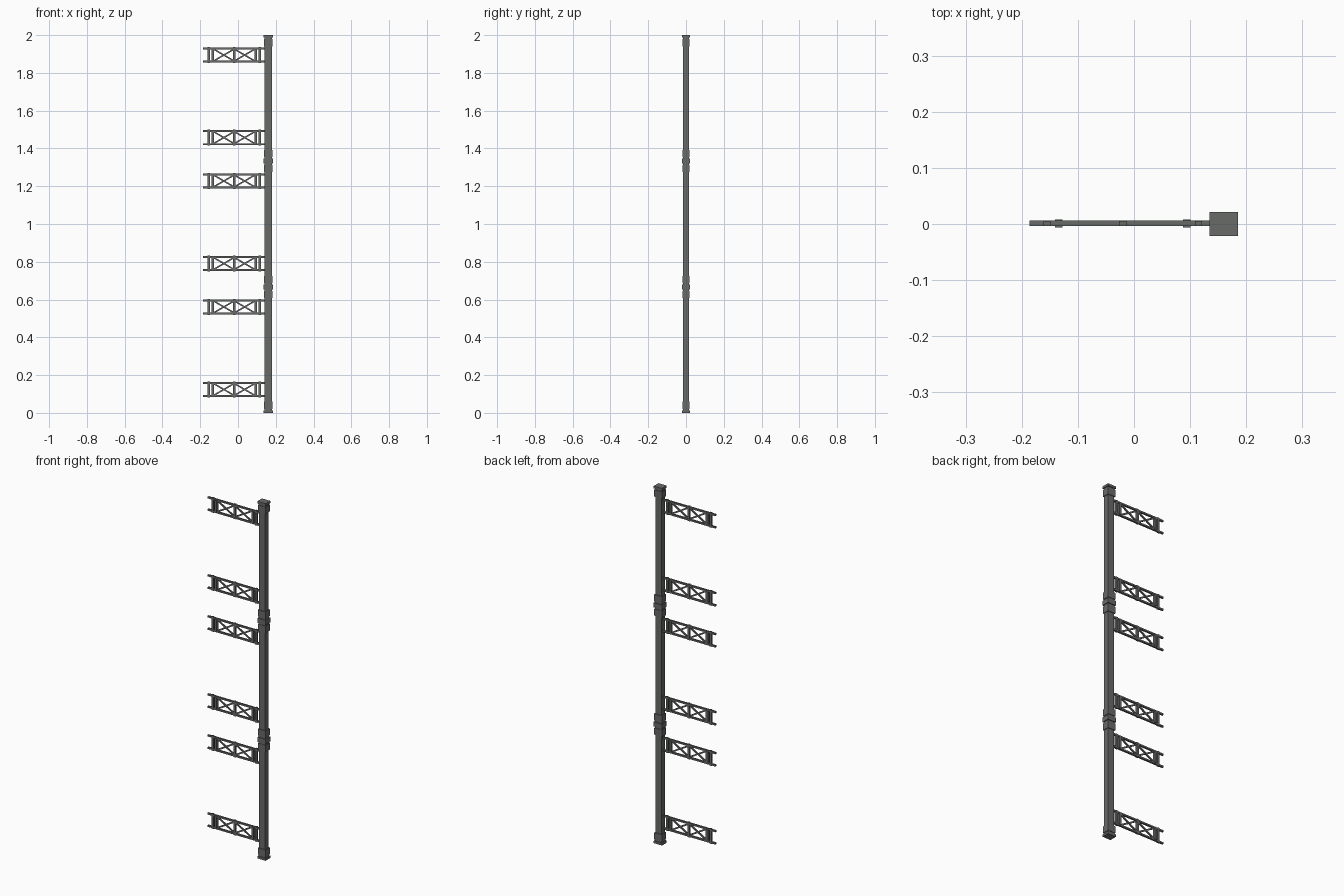
import bpy, bmesh, math
from mathutils import Matrix, Vector

if "Cube" in bpy.data.objects:
    bpy.data.objects.remove(bpy.data.objects["Cube"])


def material(name, rgb):
    m = bpy.data.materials.new(name)
    m.diffuse_color = (*rgb, 1)
    m.use_nodes = True
    m.node_tree.nodes["Principled BSDF"].inputs["Base Color"].default_value = m.diffuse_color
    return m


iron = material("dark iron", (0.14, 0.145, 0.14))


def box(bm, lo, hi):
    lo, hi = Vector(lo), Vector(hi)
    mat = Matrix.Translation((lo + hi) / 2) @ Matrix.Diagonal((*(hi - lo), 1))
    bmesh.ops.create_cube(bm, size=1, matrix=mat)


def bar(bm, a, b, w, d):
    """Square bar between two points in the xz plane."""
    a, b = Vector(a), Vector(b)
    v = b - a
    mat = (Matrix.Translation((a + b) / 2)
           @ Matrix.Rotation(-math.atan2(v.z, v.x), 4, 'Y')
           @ Matrix.Diagonal((v.length, d, w, 1)))
    bmesh.ops.create_cube(bm, size=1, matrix=mat)


def finish(bm, name):
    me = bpy.data.meshes.new(name)
    bm.to_mesh(me)
    bm.free()
    me.materials.append(iron)
    ob = bpy.data.objects.new(name, me)
    bpy.context.collection.objects.link(ob)


PX, SEG, YC = 0.16, 2 / 3, 0.001


def slab(bm, hx, hy, z0, z1):
    box(bm, (PX - hx, -hy, z0), (PX + hx, hy, z1))


for k in range(3):
    z0 = k * SEG
    z1 = z0 + SEG

    # upright
    bm = bmesh.new()
    slab(bm, 0.0195, 0.0155, z0 + 0.01, z1 - 0.01)
    finish(bm, f"post_{k}")

    # end plates, necks and collars
    bm = bmesh.new()
    for z, s in ((z0, 1), (z1, -1)):
        for hx, hy, a, b in ((0.0255, 0.021, 0, 0.013), (0.021, 0.0165, 0.013, 0.021),
                             (0.0235, 0.019, 0.021, 0.059)):
            slab(bm, hx, hy, *sorted((z + s * a, z + s * b)))
    finish(bm, f"post_collars_{k}")

    # lattice brackets
    for j, zb in enumerate((z0 + 0.085, z0 + 0.522)):
        zt = zb + 0.078
        bm = bmesh.new()
        for z in (zb, zt - 0.009):
            box(bm, (-0.186, YC - 0.005, z), (0.142, YC + 0.005, z + 0.009))
        finish(bm, f"bracket_rails_{k}_{j}")

        bm = bmesh.new()
        for x in (-0.155, -0.02, 0.115):
            box(bm, (x - 0.0065, YC - 0.0045, zb - 0.003), (x + 0.0065, YC + 0.0045, zt + 0.003))
        for x in (-0.134, 0.094):
            box(bm, (x - 0.0065, YC - 0.007, zb + 0.006), (x + 0.0065, YC + 0.007, zt - 0.006))
        finish(bm, f"bracket_uprights_{k}_{j}")

        bm = bmesh.new()
        for xa, xb in ((-0.13, -0.02), (-0.02, 0.09)):
            bar(bm, (xa, YC, zb + 0.007), (xb, YC, zt - 0.007), 0.008, 0.007)
            bar(bm, (xa, YC, zt - 0.007), (xb, YC, zb + 0.007), 0.008, 0.006)
        finish(bm, f"bracket_braces_{k}_{j}")
